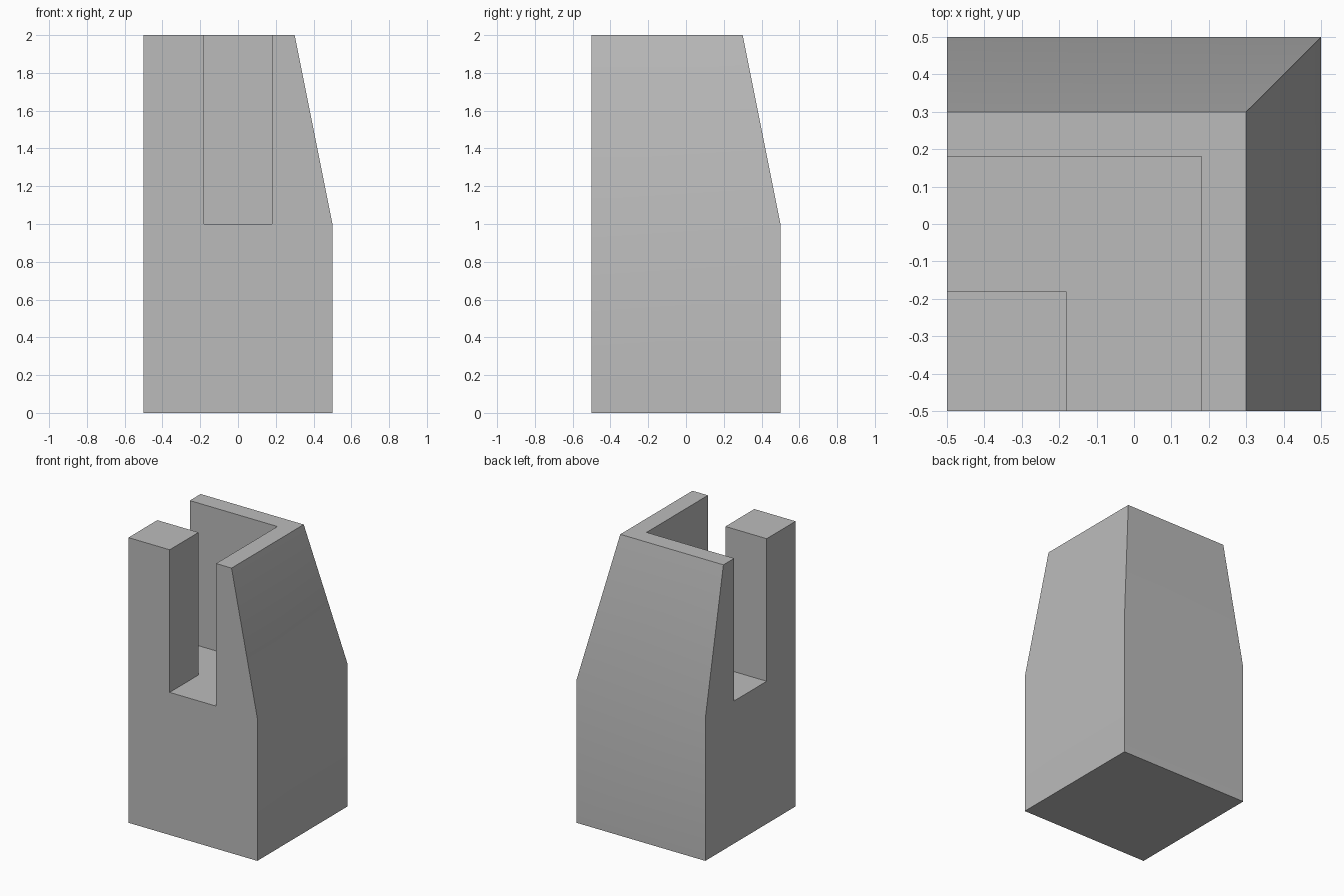
import bpy
import bmesh
import math

old = bpy.data.objects.get("Cube")
if old:
    bpy.data.objects.remove(old, do_unlink=True)

HALF = 0.5      # half width of the base
TOP = 0.3       # where the two tapered sides end at the top
SLOT = 0.18     # half width of the slot
FLOOR = 1.0     # slot floor and start of the taper
HEIGHT = 2.0

grey = bpy.data.materials.new("plain_grey")
grey.use_nodes = True
colour = (0.5, 0.5, 0.5, 1)
grey.diffuse_color = colour
grey.node_tree.nodes["Principled BSDF"].inputs["Base Color"].default_value = colour


def loft(name, rings):
    """Solid through stacked rings of (outline, height)."""
    bm = bmesh.new()
    loops = [[bm.verts.new((x, y, z)) for x, y in outline] for outline, z in rings]
    n = len(loops[0])
    for low, high in zip(loops, loops[1:]):
        for i in range(n):
            j = (i + 1) % n
            bm.faces.new((low[i], low[j], high[j], high[i]))
    bm.faces.new(loops[0][::-1])
    bm.faces.new(loops[-1])
    bmesh.ops.recalc_face_normals(bm, faces=bm.faces)
    mesh = bpy.data.meshes.new(name)
    bm.to_mesh(mesh)
    bm.free()
    mesh.materials.append(grey)
    obj = bpy.data.objects.new(name, mesh)
    bpy.context.collection.objects.link(obj)
    return obj


def square(far):
    """Square whose front right corner stays fixed."""
    return [(-HALF, -HALF), (far, -HALF), (far, far), (-HALF, far)]


# Block tapered on two neighbouring sides
block = loft("slotted_block", [(square(HALF), 0), (square(HALF), FLOOR), (square(TOP), HEIGHT)])

# L-shaped slot that leaves a corner post and an outer wall
out = -HALF - 0.1
corner_slot = [(-SLOT, out), (SLOT, out), (SLOT, SLOT),
               (out, SLOT), (out, -SLOT), (-SLOT, -SLOT)]
cutter = loft("slot_cutter", [(corner_slot, FLOOR), (corner_slot, HEIGHT + 0.1)])

cut = block.modifiers.new("slot", "BOOLEAN")
cut.operation = "DIFFERENCE"
cut.solver = "EXACT"
cut.object = cutter
bpy.ops.object.select_all(action="DESELECT")
bpy.context.view_layer.objects.active = block
block.select_set(True)
bpy.ops.object.modifier_apply(modifier=cut.name)
bpy.data.objects.remove(cutter, do_unlink=True)

# Soft bend where the taper starts, crisp edges elsewhere
bpy.ops.object.shade_smooth_by_angle(angle=math.radians(30))
